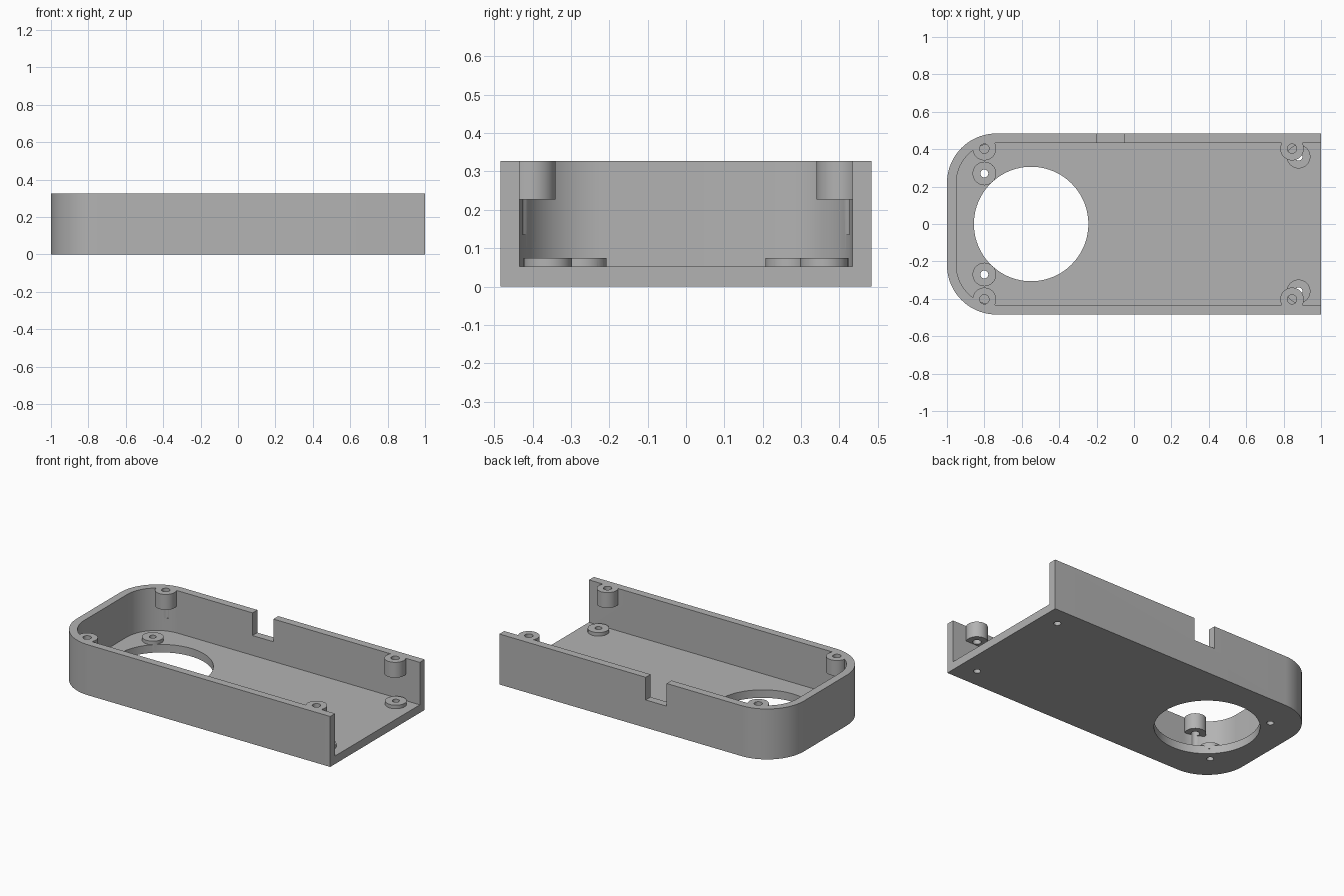
import bpy, bmesh, math

if "Cube" in bpy.data.objects:
    bpy.data.objects.remove(bpy.data.objects["Cube"], do_unlink=True)

HALF_LEN, HALF_WID, HEIGHT = 1.0, 0.484, 0.327
WALL, FLOOR, CORNER = 0.05, 0.052, 0.265
BOSS_R, BOSS_Z, PAD_TOP = 0.063, 0.227, 0.075

grey = bpy.data.materials.new("plain_grey")
grey.use_nodes = True
grey.diffuse_color = (0.45, 0.45, 0.45, 1)
grey.node_tree.nodes["Principled BSDF"].inputs["Base Color"].default_value = (0.45, 0.45, 0.45, 1)


def prism(name, outline, z0, z1):
    """Extrude a counter-clockwise outline from z0 to z1."""
    bm = bmesh.new()
    low = [bm.verts.new((x, y, z0)) for x, y in outline]
    high = [bm.verts.new((x, y, z1)) for x, y in outline]
    bm.faces.new(low[::-1])
    bm.faces.new(high)
    n = len(low)
    for i in range(n):
        j = (i + 1) % n
        bm.faces.new((low[i], low[j], high[j], high[i]))
    mesh = bpy.data.meshes.new(name)
    bm.to_mesh(mesh)
    bm.free()
    mesh.materials.append(grey)
    ob = bpy.data.objects.new(name, mesh)
    bpy.context.collection.objects.link(ob)
    return ob


def arc(cx, cy, r, a0, a1, n):
    angles = [math.radians(a0 + (a1 - a0) * i / n) for i in range(n + 1)]
    return [(cx + r * math.cos(a), cy + r * math.sin(a)) for a in angles]


def cylinder(name, x, y, r, z0, z1, n=48):
    return prism(name, arc(x, y, r, 0, 360, n)[:-1], z0, z1)


def box(name, x0, x1, y0, y1, z0, z1):
    return prism(name, [(x0, y0), (x1, y0), (x1, y1), (x0, y1)], z0, z1)


def tray_outline(inset, right):
    """Rectangle with both left corners rounded."""
    w, r = HALF_WID - inset, CORNER - inset
    cx, cy = -HALF_LEN + CORNER, HALF_WID - CORNER
    return ([(right, -w), (right, w)] + arc(cx, cy, r, 90, 180, 24)
            + arc(cx, -cy, r, 180, 270, 24))


def combine(target, tool, operation):
    """Apply a boolean with the tool and remove the tool."""
    tool.hide_render = True
    mod = target.modifiers.new("boolean", "BOOLEAN")
    mod.operation, mod.object, mod.solver = operation, tool, "EXACT"
    bpy.context.view_layer.objects.active = target
    bpy.ops.object.modifier_apply(modifier=mod.name)
    bpy.data.objects.remove(tool, do_unlink=True)


# Tray with an open right end
case = prism("case_tray", tray_outline(0, HALF_LEN), 0, HEIGHT)
combine(case, prism("cavity", tray_outline(WALL, 1.2), FLOOR, 0.5), "DIFFERENCE")

# Round opening in the floor and cable notch in the back wall
combine(case, cylinder("opening", -0.55, 0, 0.306, -0.1, 0.1, 96), "DIFFERENCE")
combine(case, box("notch", -0.2, -0.05, 0.4, 0.6, 0.18, 0.5), "DIFFERENCE")

# Screw bosses under the rim, and low pads on the floor
bosses = [(x, s * 0.403) for x in (-0.8, 0.845) for s in (-1, 1)]
pads = [(x, s * y) for x, y in ((-0.8, 0.27), (0.88, 0.36)) for s in (-1, 1)]
for x, y in bosses:
    combine(case, cylinder("boss", x, y, BOSS_R, BOSS_Z, HEIGHT), "UNION")
for x, y in pads:
    combine(case, cylinder("pad", x, y, BOSS_R, FLOOR - 0.02, PAD_TOP), "UNION")

# Screw holes
for x, y in bosses:
    combine(case, cylinder("screw_hole", x, y, 0.025, 0.135, 0.4, 24), "DIFFERENCE")
for x, y in pads:
    combine(case, cylinder("pad_hole", x, y, 0.021, -0.1, 0.2, 24), "DIFFERENCE")

# Smooth the round walls, keep edges sharp
for ob in bpy.context.selected_objects:
    ob.select_set(False)
case.select_set(True)
bpy.context.view_layer.objects.active = case
bpy.ops.object.shade_smooth_by_angle(angle=math.radians(30))
